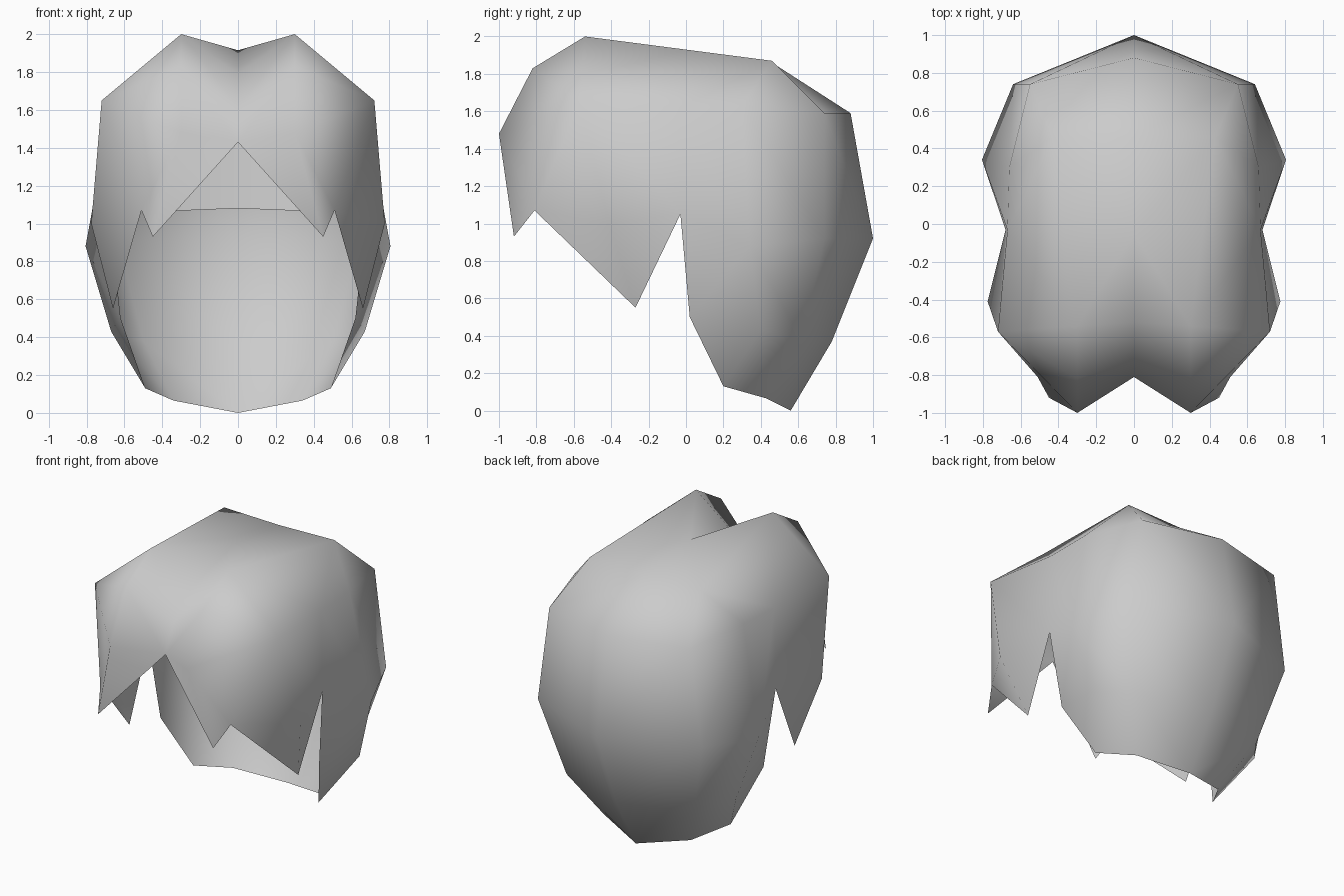
import bpy, bmesh

if "Cube" in bpy.data.objects:
    bpy.data.objects.remove(bpy.data.objects["Cube"])

grey = bpy.data.materials.new("light grey")
grey.diffuse_color = (0.6, 0.6, 0.6, 1)
grey.use_nodes = True
grey.node_tree.nodes["Principled BSDF"].inputs["Base Color"].default_value = grey.diffuse_color

# Right half of the hair: key points, by centre line, crown, side and nape
P = {
    # centre line, fringe parting to nape
    "c0": (0, -.81, 1.43), "c1": (0, -.72, 1.62), "c2": (0, -.52, 1.79),
    "c3": (0, -.05, 1.915), "c4": (0, .46, 1.86), "c5": (0, .88, 1.59),
    "c6": (0, 1.0, .92), "c7": (0, .78, .37), "c8": (0, .56, .0),
    # crown lump
    "a1": (.3, -1.0, 1.48), "a2": (.3, -.82, 1.83), "a3": (.3, -.54, 2.0),
    "a4": (.43, .46, 1.87),
    # fringe points and side lock
    "t1": (.45, -.92, .93), "n1": (.51, -.81, 1.07), "b1": (.72, -.57, 1.65),
    "b2": (.775, -.41, 1.0), "t2": (.66, -.27, .55),
    "n2": (.68, -.03, 1.05), "m": (.67, -.03, 1.62),
    # back of the head
    "s": (.66, .3, 1.63), "e": (.55, .74, 1.59), "w": (.805, .34, .88),
    "e2": (.64, .74, .92), "k": (.62, .02, .5), "q": (.67, .4, .43),
    "r": (.5, .62, .38), "l": (.49, .2, .13), "p": (.34, .43, .065),
    # inner lining rim
    "i0": (0, .84, 1.08), "i1": (.5, .68, 1.06),
}

HAIR = """c0 a1 t1, a1 n1 t1, c0 a1 a2 c1, c1 a2 a3 c2, c2 a3 c3, c3 a3 a4 c4,
c4 a4 e c5, a1 a2 b1 n1, a2 a3 b1, n1 b1 b2, n1 b2 t2, a3 b1 m, a3 m a4,
a4 m s, a4 s e, b1 b2 n2 m, b2 t2 n2, m n2 w s, s w e2 e, e e2 c6 c5,
n2 k w, k q w, k l q, w q r e2, e2 r c7 c6, q l p r, r p c8 c7"""
LINING = "c5 e i1 i0"


def build(name, faces, outward):
    """Make a mirrored smooth sheet; the first-listed face sets the facing."""
    bm = bmesh.new()
    verts = {}
    for f in faces.split(","):
        keys = f.split()
        for k in keys:
            if k not in verts:
                verts[k] = bm.verts.new(P[k])
        bm.faces.new([verts[k] for k in keys])
    bmesh.ops.recalc_face_normals(bm, faces=bm.faces[:])
    bm.normal_update()
    # Flip everything if the summed facing disagrees with the wanted side
    if sum((f.normal.dot(outward) * f.calc_area()) for f in bm.faces) < 0:
        bmesh.ops.reverse_faces(bm, faces=bm.faces[:])
    me = bpy.data.meshes.new(name)
    bm.to_mesh(me)
    bm.free()
    me.materials.append(grey)
    for poly in me.polygons:
        poly.use_smooth = True
    ob = bpy.data.objects.new(name, me)
    bpy.context.collection.objects.link(ob)
    mirror = ob.modifiers.new("mirror", "MIRROR")
    mirror.use_clip = True
    return ob


from mathutils import Vector
build("hair", HAIR, Vector((1, 0, 0.5)))
# Small panel inside the back of the hair
build("hair_lining", LINING, Vector((0, -1, 0)))
